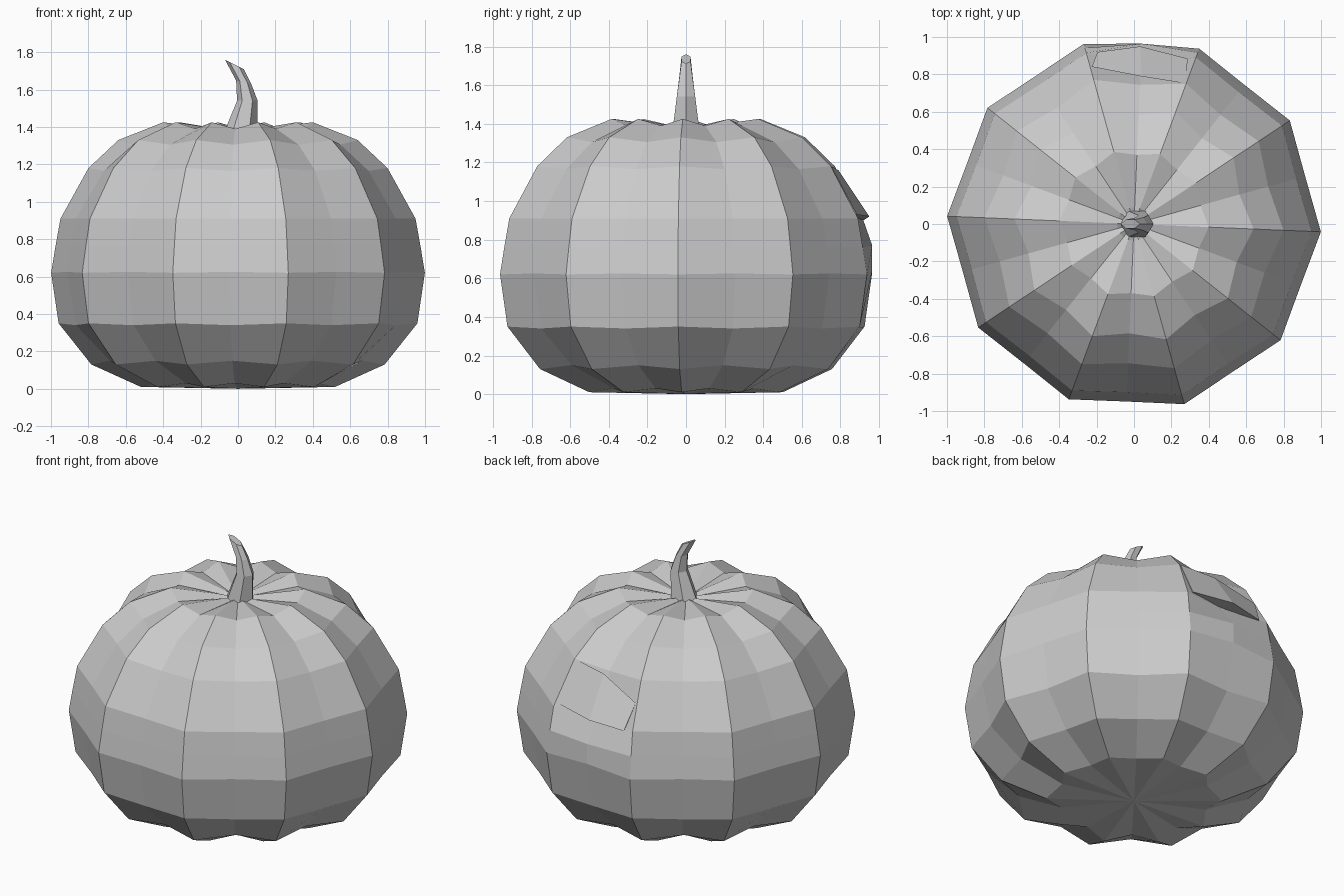
import bpy, bmesh
from math import sin, cos, radians, pi

cube = bpy.data.objects.get("Cube")
if cube:
    bpy.data.objects.remove(cube)

gray = bpy.data.materials.new("plain_gray")
gray.use_nodes = True
color = (0.6, 0.6, 0.6, 1)
gray.diffuse_color = color
gray.node_tree.nodes["Principled BSDF"].inputs["Base Color"].default_value = color


def polar(degrees, r, z):
    a = radians(degrees)
    return (r * cos(a), r * sin(a), z)


def finish(bm, name):
    mesh = bpy.data.meshes.new(name)
    bm.to_mesh(mesh)
    bm.free()
    mesh.materials.append(gray)
    obj = bpy.data.objects.new(name, mesh)
    bpy.context.collection.objects.link(obj)
    return obj


def bridge(bm, low, high, closed=True):
    n = len(low)
    for i in range(n if closed else n - 1):
        j = (i + 1) % n
        bm.faces.new((low[i], low[j], high[j], high[i]))


# Ribbed body: ridge and valley profiles alternate around the axis
ridge = [(.52, .01), (.785, .13), (.96, .35), (1, .62), (.977, .76),
         (.95, .91), (.8, 1.18), (.64, 1.33), (.4, 1.425), (.09, 1.385)]
valley = [(.45, .03), (.71, .15), (.9, .34), (.95, .625), (.927, .765),
          (.9, .91), (.745, 1.165), (.585, 1.305), (.37, 1.39), (.09, 1.37)]
# Dented valley at the back, tucked in below the torn flap
dented = list(valley)
dented[3:6] = [(.965, .64), (.965, .77), (.85, .92)]

bm = bmesh.new()
rings = []
for row in range(len(ridge)):
    ring = []
    for col in range(20):
        profile = dented if col == 5 else valley if col % 2 else ridge
        ring.append(bm.verts.new(polar(18 * col - 2.4, *profile[row])))
    rings.append(ring)
for low, high in zip(rings, rings[1:]):
    bridge(bm, low, high)
bottom = bm.verts.new((0, 0, 0))
top = bm.verts.new((0, 0, 1.37))
for i in range(20):
    j = (i + 1) % 20
    bm.faces.new((bottom, rings[0][j], rings[0][i]))
    bm.faces.new((top, rings[-1][i], rings[-1][j]))
finish(bm, "pumpkin_body")

# Torn skin flap overhanging the dent, closed underneath
bm = bmesh.new()
upper = [bm.verts.new(polar(*p)) for p in
         ((70, .8, 1.18), (87, .79, 1.16), (105, .87, 1.06))]
lower = [bm.verts.new(polar(*p)) for p in
         ((72, .93, .93), (88, .95, .92), (102, .94, .9))]
inner = [bm.verts.new(polar(*p)) for p in
         ((72, .88, .94), (88, .85, .93), (102, .88, .92))]
bridge(bm, lower, upper, closed=False)
bridge(bm, inner, lower, closed=False)
for i in (0, 2):
    bm.faces.new((upper[i], lower[i], inner[i]))
bmesh.ops.recalc_face_normals(bm, faces=bm.faces)
finish(bm, "torn_flap")

# Bent six-sided stem: centre x, radius x, radius y, height, cut slope
bm = bmesh.new()
sections = [(.015, .09, .08, 1.37, 0), (.05, .055, .055, 1.54, 0),
            (.03, .04, .04, 1.64, -.2), (-.02, .05, .027, 1.735, -.5)]
loops = []
for cx, rx, ry, z, slope in sections:
    loop = []
    for i in range(6):
        a = i * pi / 3
        dx = rx * cos(a)
        loop.append(bm.verts.new((cx + dx, ry * sin(a), z + slope * dx)))
    loops.append(loop)
for low, high in zip(loops, loops[1:]):
    bridge(bm, low, high)
bm.faces.new(loops[-1])
bm.faces.new(loops[0][::-1])
finish(bm, "stem")
